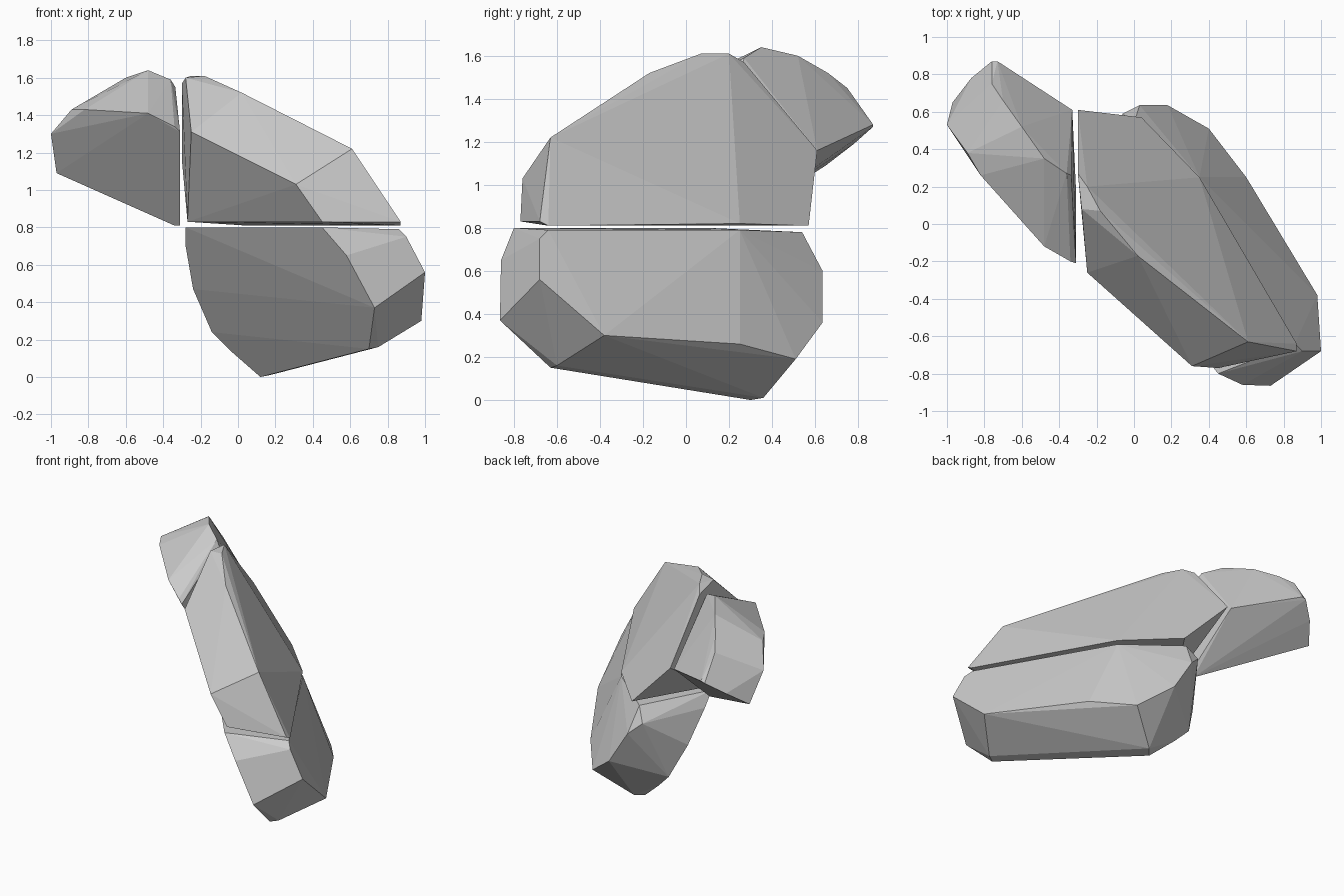
import bpy, bmesh, math


def rock(name, corners):
    """Flat-faced boulder: the convex hull of a few corner points."""
    bm = bmesh.new()
    for c in corners:
        bm.verts.new(c)
    hull = bmesh.ops.convex_hull(bm, input=bm.verts)
    loose = {v for v in hull["geom_interior"] + hull["geom_unused"]
             if isinstance(v, bmesh.types.BMVert)}
    bmesh.ops.delete(bm, geom=list(loose), context="VERTS")
    # merge nearly coplanar triangles into broad facets
    bmesh.ops.dissolve_limit(bm, angle_limit=math.radians(2),
                             verts=bm.verts, edges=bm.edges)
    bmesh.ops.recalc_face_normals(bm, faces=bm.faces)
    mesh = bpy.data.meshes.new(name)
    bm.to_mesh(mesh)
    bm.free()
    obj = bpy.data.objects.new(name, mesh)
    bpy.context.collection.objects.link(obj)
    return obj


# Lower slab, resting on the ground
rock("lower_rock", [
    (0.45, -0.80, 0.80), (0.58, -0.86, 0.65), (0.73, -0.865, 0.37),   # front right end
    (0.70, -0.63, 0.15), (0.75, -0.60, 0.16), (0.98, -0.38, 0.30),
    (1.00, -0.68, 0.56), (0.90, -0.68, 0.75), (0.86, -0.64, 0.79),
    (0.12, 0.30, 0.00), (0.17, 0.36, 0.01),                           # foot
    (0.60, 0.25, 0.26), (0.40, 0.51, 0.19),                           # back lower edge
    (0.18, 0.635, 0.36), (0.03, 0.635, 0.60), (-0.06, 0.59, 0.68),
    (0.00, 0.54, 0.78), (0.35, 0.25, 0.79),
    (-0.28, 0.10, 0.80), (-0.28, 0.18, 0.70),                         # left end
    (-0.24, 0.32, 0.47), (-0.14, 0.40, 0.24), (-0.04, 0.37, 0.14),
])

# Upper slab, stacked on the lower one
rock("upper_rock", [
    (0.45, -0.77, 0.83), (0.31, -0.76, 1.03),                         # front right end
    (0.61, -0.63, 1.22), (0.87, -0.68, 0.83), (0.87, -0.64, 0.81),
    (-0.21, -0.29, 1.28), (-0.25, -0.26, 1.31),                       # front upper edge
    (0.02, -0.17, 1.52), (-0.18, 0.07, 1.61),                         # ridge
    (-0.28, 0.08, 1.60), (-0.25, 0.20, 1.61), (-0.30, 0.27, 1.57),
    (-0.30, 0.61, 1.16), (0.04, 0.57, 0.81), (0.35, 0.25, 0.82),      # back
    (-0.27, 0.12, 0.83),
])

# Small block split off the upper left
rock("side_rock", [
    (-0.31, -0.21, 1.31), (-0.34, -0.20, 1.34), (-0.48, -0.12, 1.41), # front upper edge
    (-0.82, 0.26, 1.43), (-0.89, 0.38, 1.43), (-1.00, 0.53, 1.30),
    (-0.97, 0.65, 1.09), (-0.87, 0.78, 1.19),                         # left end
    (-0.76, 0.87, 1.27), (-0.73, 0.87, 1.28),
    (-0.76, 0.75, 1.45), (-0.70, 0.66, 1.52), (-0.60, 0.52, 1.60),    # ridge
    (-0.48, 0.35, 1.64), (-0.36, 0.27, 1.59), (-0.335, 0.26, 1.55),
    (-0.33, 0.61, 1.16), (-0.31, 0.18, 0.81), (-0.34, 0.21, 0.81),    # joint with upper rock
])
